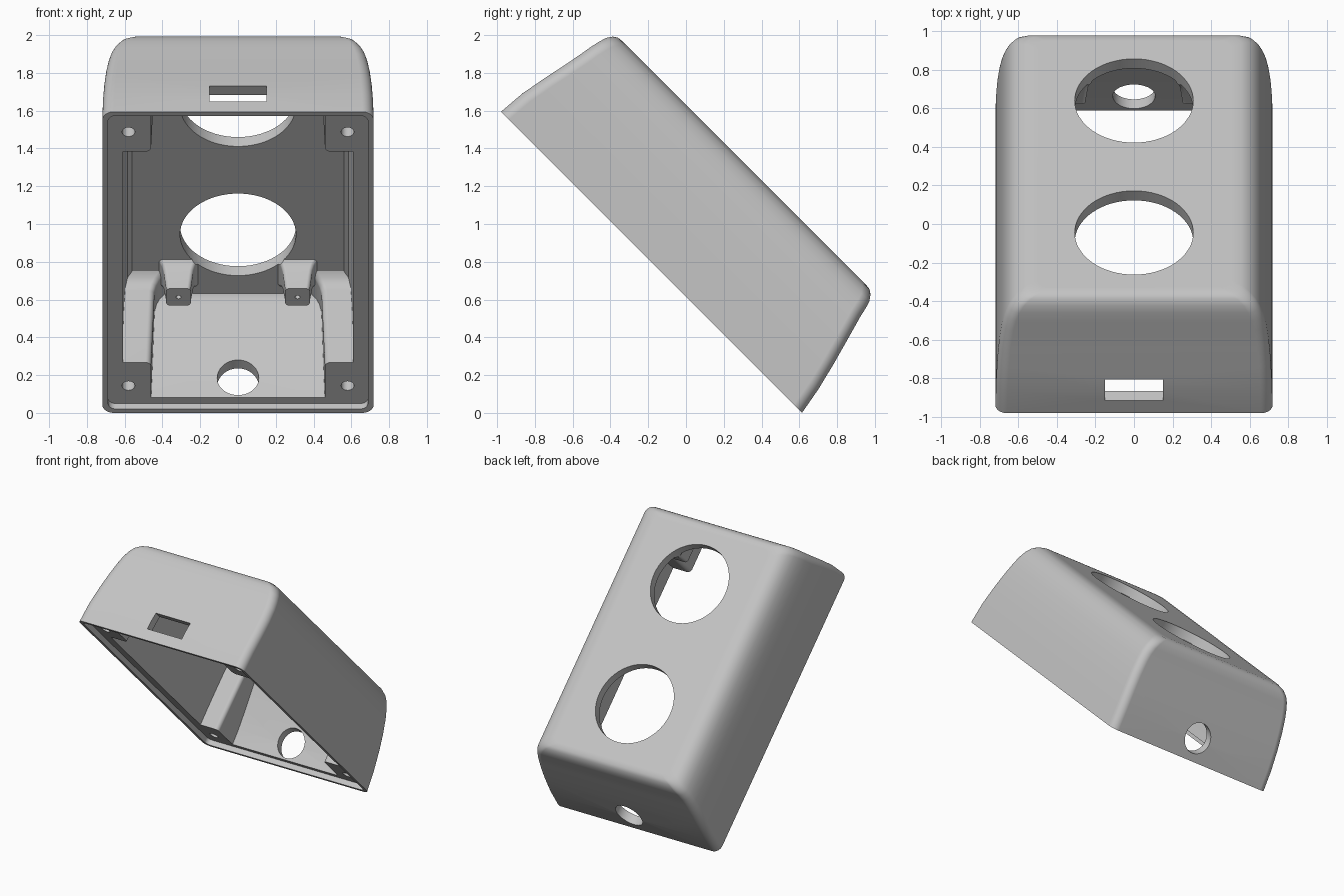
import bpy, bmesh, math
from mathutils import Matrix, Vector

cube = bpy.data.objects.get("Cube")
if cube:
    bpy.data.objects.remove(cube, do_unlink=True)

# Local frame: x across, y along the sloped length, z depth from the open rim.
# Rows: depth, half width, reach of the upper end, reach of the lower end
OUTER = [
    (0, .718, 1.127, 1.127), (.15, .715, 1.115, 1.1), (.3, .708, 1.087, 1.063),
    (.42, .698, 1.062, 1.03), (.52, .684, 1.043, 1.002), (.58, .67, 1.033, .985),
    (.63, .652, 1.022, .974), (.67, .628, 1.01, .962), (.70, .595, .99, .94),
    (.716, .555, .966, .917), (.72, .50, .93, .88)]
INNER = [
    (-.02, .61, 1.06, 1.06), (.15, .61, 1.045, 1.035), (.3, .608, 1.02, 1.0),
    (.45, .604, .99, .96), (.58, .597, .96, .925), (.63, .585, .94, .905),
    (.65, .56, .92, .885)]
# Rows: depth, outward flare where a post meets the inside of the top
FLARE = [(-.1, 0), (.04, 0), (.56, .018), (.60, .028), (.63, .045), (.65, .075), (.7, .075)]


def new_object(name, bm):
    bmesh.ops.recalc_face_normals(bm, faces=bm.faces)
    mesh = bpy.data.meshes.new(name)
    bm.to_mesh(mesh)
    bm.free()
    obj = bpy.data.objects.new(name, mesh)
    bpy.context.collection.objects.link(obj)
    return obj


def ring(z, half, upper, lower, radius, steps=8):
    """Rounded rectangle outline at one depth."""
    points = []
    for sx, y, start in ((1, lower, 0), (-1, lower, 1), (-1, -upper, 2), (1, -upper, 3)):
        cx = sx * (half - radius)
        cy = y - math.copysign(radius, y)
        for i in range(steps + 1):
            a = (start + i / steps) * math.pi / 2
            points.append((cx + radius * math.cos(a), cy + radius * math.sin(a), z))
    return points


def loft(name, rings, x=0, y=0):
    bm = bmesh.new()
    loops = [[bm.verts.new((p[0] + x, p[1] + y, p[2])) for p in r] for r in rings]
    n = len(loops[0])
    for a, b in zip(loops, loops[1:]):
        for i in range(n):
            j = (i + 1) % n
            bm.faces.new((a[i], a[j], b[j], b[i]))
    bm.faces.new(loops[0])
    bm.faces.new(loops[-1])
    return new_object(name, bm)


def box(name, low, high):
    low, high = Vector(low), Vector(high)
    bm = bmesh.new()
    bmesh.ops.create_cube(bm, size=1)
    for v in bm.verts:
        v.co = (low + high) / 2 + v.co * (high - low)
    return new_object(name, bm)


def cylinder(name, centre, radius, length, along_y=False, sides=64):
    bm = bmesh.new()
    turn = Matrix.Rotation(math.pi / 2, 4, 'X') if along_y else Matrix()
    bmesh.ops.create_cone(bm, cap_ends=True, segments=sides, radius1=radius,
                          radius2=radius, depth=length,
                          matrix=Matrix.Translation(centre) @ turn)
    return new_object(name, bm)


def subtract(target, cutters):
    for c in cutters:
        m = target.modifiers.new("cut", 'BOOLEAN')
        m.operation, m.solver, m.object = 'DIFFERENCE', 'EXACT', c
    bpy.context.view_layer.update()
    graph = bpy.context.evaluated_depsgraph_get()
    mesh = bpy.data.meshes.new_from_object(target.evaluated_get(graph))
    target.modifiers.clear()
    target.data = mesh
    for c in cutters:
        bpy.data.objects.remove(c, do_unlink=True)


# Outer body
body = loft("enclosure_shell", [ring(*row, .06) for row in OUTER])

# Hollow inside, keeping flared corner posts and board standoffs
cavity = loft("cavity", [ring(*row, .05) for row in INNER])
STANDOFF_ROWS = (-.80, .73)
keep = []
for sx in (-1, 1):
    for sy in (-1, 1):
        rings = [ring(z, .22 + f, .255 + f, .255 + f, .03) for z, f in FLARE]
        keep.append(loft("corner_post", rings, sx * .68, sy * 1.045))
    for y in STANDOFF_ROWS:
        rings = [ring(max(z, .48 + z / 10), .065 + f / 2, .063 + f / 2, .063 + f / 2, .02)
                 for z, f in FLARE]
        keep.append(loft("standoff", rings, sx * .315, y))
subtract(cavity, keep)
subtract(body, [cavity])

# Lid recess, sensor windows, cable hole, connector slot and screw holes
cutters = [
    loft("lid_recess", [ring(z, .688, 1.097, 1.097, .04) for z in (-.05, .04)]),
    cylinder("upper_window", (0, -.525, .7), .307, .3),
    cylinder("lower_window", (0, .442, .7), .307, .3),
    cylinder("cable_hole", (0, 1.1, .165), .11, .4, along_y=True),
    box("connector_slot", (-.15, -1.3, .085), (.15, -.95, .22)),
]
for sx in (-1, 1):
    for sy in (-1, 1):
        cutters.append(cylinder("screw_hole", (sx * .58, sy * .95 + .014, .16),
                                .034, .4, sides=32))
    for y in STANDOFF_ROWS:
        cutters.append(cylinder("pilot_hole", (sx * .315, y, .5), .013, .2, sides=16))
subtract(body, cutters)

# Tilt onto the lower edge
body.data.transform(Matrix.Translation((0, -.183, .797)) @ Matrix.Rotation(-math.pi / 4, 4, 'X'))

# Plain grey plastic
grey = bpy.data.materials.new("grey_plastic")
grey.use_nodes = True
colour = (.55, .55, .55, 1)
grey.diffuse_color = colour
grey.node_tree.nodes["Principled BSDF"].inputs["Base Color"].default_value = colour
body.data.materials.clear()
body.data.materials.append(grey)

bpy.ops.object.select_all(action='DESELECT')
body.select_set(True)
bpy.context.view_layer.objects.active = body
bpy.ops.object.shade_smooth_by_angle(angle=math.radians(32))
weighted = body.modifiers.new("even_shading", 'WEIGHTED_NORMAL')
weighted.keep_sharp = True
